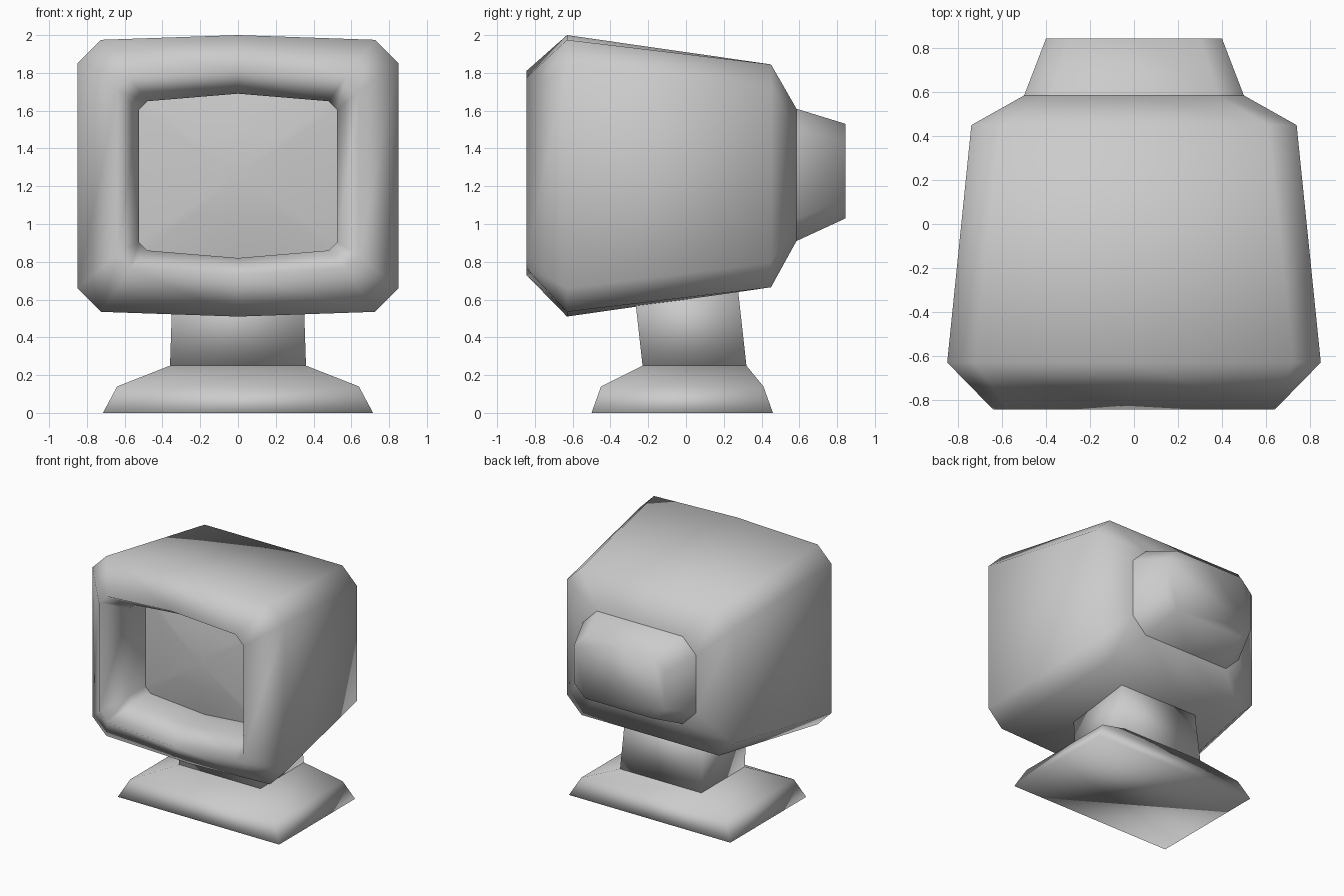
import bpy, bmesh

if "Cube" in bpy.data.objects:
    bpy.data.objects.remove(bpy.data.objects["Cube"])


def finish(name, bm):
    bmesh.ops.recalc_face_normals(bm, faces=bm.faces)
    mesh = bpy.data.meshes.new(name)
    bm.to_mesh(mesh)
    bm.free()
    for p in mesh.polygons:
        p.use_smooth = True
    obj = bpy.data.objects.new(name, mesh)
    bpy.context.collection.objects.link(obj)
    return obj


def loft(name, rings, cap_start=True, cap_end=True):
    """Skin equal-length rings of points into one smooth mesh."""
    bm = bmesh.new()
    loops = [[bm.verts.new(p) for p in ring] for ring in rings]
    n = len(loops[0])
    for a, b in zip(loops, loops[1:]):
        for i in range(n):
            j = (i + 1) % n
            bm.faces.new((a[i], a[j], b[j], b[i]))
    if cap_start:
        bm.faces.new(loops[0])
    if cap_end:
        bm.faces.new(loops[-1])
    return finish(name, bm)


def casing_ring(y, w, z0, z1, c, bulge=0.0):
    """Chamfered rectangle facing y, with top and bottom bowed at the centre."""
    lo, hi = z0 + bulge, z1 - bulge
    right = [(w - c, lo), (w, lo + c), (w, hi - c), (w - c, hi)]
    left = [(-x, z) for x, z in reversed(right)]
    return [(x, y, z) for x, z in [(0, z0)] + right + [(0, z1)] + left]


def slab_ring(z, w, y0, y1):
    return [(-w, y0, z), (w, y0, z), (w, y1, z), (-w, y1, z)]


# Casing: screen recess, bezel, tapered body and rear shoulder
loft("monitor_casing", [
    casing_ring(-0.42, 0.525, 0.82, 1.69, 0.045, 0.04),
    casing_ring(-0.63, 0.525, 0.82, 1.69, 0.045, 0.04),
    casing_ring(-0.845, 0.64, 0.73, 1.81, 0.07, 0.035),
    casing_ring(-0.63, 0.85, 0.51, 2.0, 0.125, 0.025),
    casing_ring(0.45, 0.74, 0.665, 1.845, 0.13),
    casing_ring(0.585, 0.50, 0.91, 1.61, 0.12),
], cap_start=False)

# Screen: gently domed glass
loft("screen", [
    casing_ring(-0.42, 0.525, 0.82, 1.69, 0.045, 0.04),
    casing_ring(-0.46, 0.28, 1.02, 1.49, 0.03, 0.02),
    casing_ring(-0.47, 0.05, 1.21, 1.30, 0.01),
], cap_start=False)

# Rear tube housing
loft("rear_housing", [
    casing_ring(0.585, 0.50, 0.91, 1.61, 0.12),
    casing_ring(0.845, 0.40, 1.03, 1.53, 0.10),
], cap_start=False)

# Stand neck, leaning slightly forward
loft("stand_neck", [
    slab_ring(0.25, 0.36, -0.23, 0.32),
    slab_ring(0.70, 0.345, -0.28, 0.27),
])

# Stand base
loft("stand_base", [
    slab_ring(0.0, 0.715, -0.50, 0.46),
    slab_ring(0.14, 0.64, -0.45, 0.41),
    slab_ring(0.25, 0.36, -0.23, 0.32),
])
